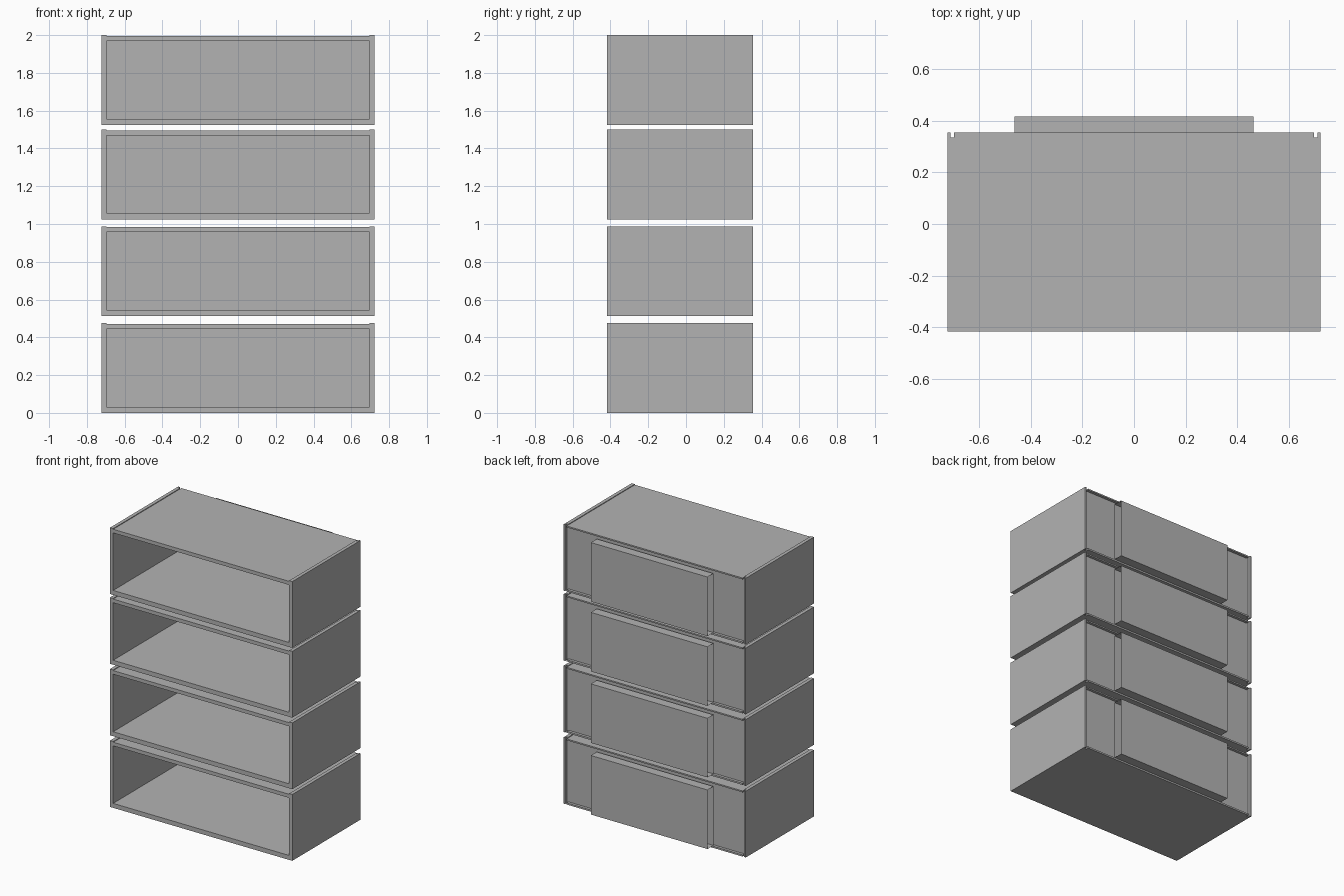
import bpy
import bmesh
from mathutils import Vector

cube = bpy.data.objects.get("Cube")
if cube:
    bpy.data.objects.remove(cube)

# One plain grey for everything
grey = bpy.data.materials.new("plain_grey")
grey.use_nodes = True
colour = (0.45, 0.45, 0.45, 1)
grey.diffuse_color = colour
grey.node_tree.nodes["Principled BSDF"].inputs["Base Color"].default_value = colour


def extrude(name, points, axis, lo, hi, base=0, caps=True):
    """Extrude an outline: (x, y) along z, or (y, z) along x."""
    bm = bmesh.new()
    if axis == "z":
        verts = [bm.verts.new((a, b, lo)) for a, b in points]
        move = Vector((0, 0, hi - lo))
    else:
        verts = [bm.verts.new((lo, a, b)) for a, b in points]
        move = Vector((hi - lo, 0, 0))
    face = bm.faces.new(verts)
    made = bmesh.ops.extrude_face_region(bm, geom=[face], use_keep_orig=True)["geom"]
    bmesh.ops.translate(bm, verts=[g for g in made if isinstance(g, bmesh.types.BMVert)], vec=move)
    bmesh.ops.recalc_face_normals(bm, faces=bm.faces)
    if not caps:
        ends = [f for f in bm.faces if abs(f.normal.x) > 0.9]
        bmesh.ops.delete(bm, geom=ends, context="FACES")
    mesh = bpy.data.meshes.new(name)
    bm.to_mesh(mesh)
    bm.free()
    mesh.materials.append(grey)
    obj = bpy.data.objects.new(name, mesh)
    obj.location.z = base
    bpy.context.collection.objects.link(obj)
    return obj


def rect(a0, a1, b0, b1):
    return [(a0, b0), (a1, b0), (a1, b1), (a0, b1)]


def rabbet(outer, step, inner):
    """Board section whose inner layer stops short of the back edge."""
    return [(FRONT, outer), (BACK, outer), (BACK, step), (SEAT, step), (SEAT, inner), (FRONT, inner)]


HALF, INNER = 0.722, 0.697
FRONT, BACK, SEAT = -0.417, 0.355, 0.335
HEIGHT = 0.475

# Four separate open-fronted compartments, stacked with gaps
for i, z in enumerate((0, 0.513, 1.025, 1.525), 1):
    # Side walls, standing slightly proud of the top board
    outline = [(x, y) for y, x in rabbet(HALF, 0.71, INNER)]
    wall = extrude(f"side_walls_{i}", outline, "z", 0, HEIGHT, z)
    wall.modifiers.new("both_sides", "MIRROR").use_axis[0] = True

    # Top and bottom boards
    extrude(f"top_board_{i}", rabbet(HEIGHT - 0.005, HEIGHT - 0.015, 0.444), "x", -INNER, INNER, z)
    extrude(f"bottom_board_{i}", rabbet(0, 0.012, 0.032), "x", -INNER, INNER, z)

    # Thin back panel set into the rabbet
    extrude(f"back_panel_{i}", rect(SEAT - 0.012, SEAT, 0.02, 0.456), "x", -0.705, 0.705, z)

    # Raised rear cover, open at its two ends
    extrude(f"rear_cover_{i}", rect(0.35, 0.417, 0.015, 0.438), "x", -0.462, 0.462, z, caps=False)
